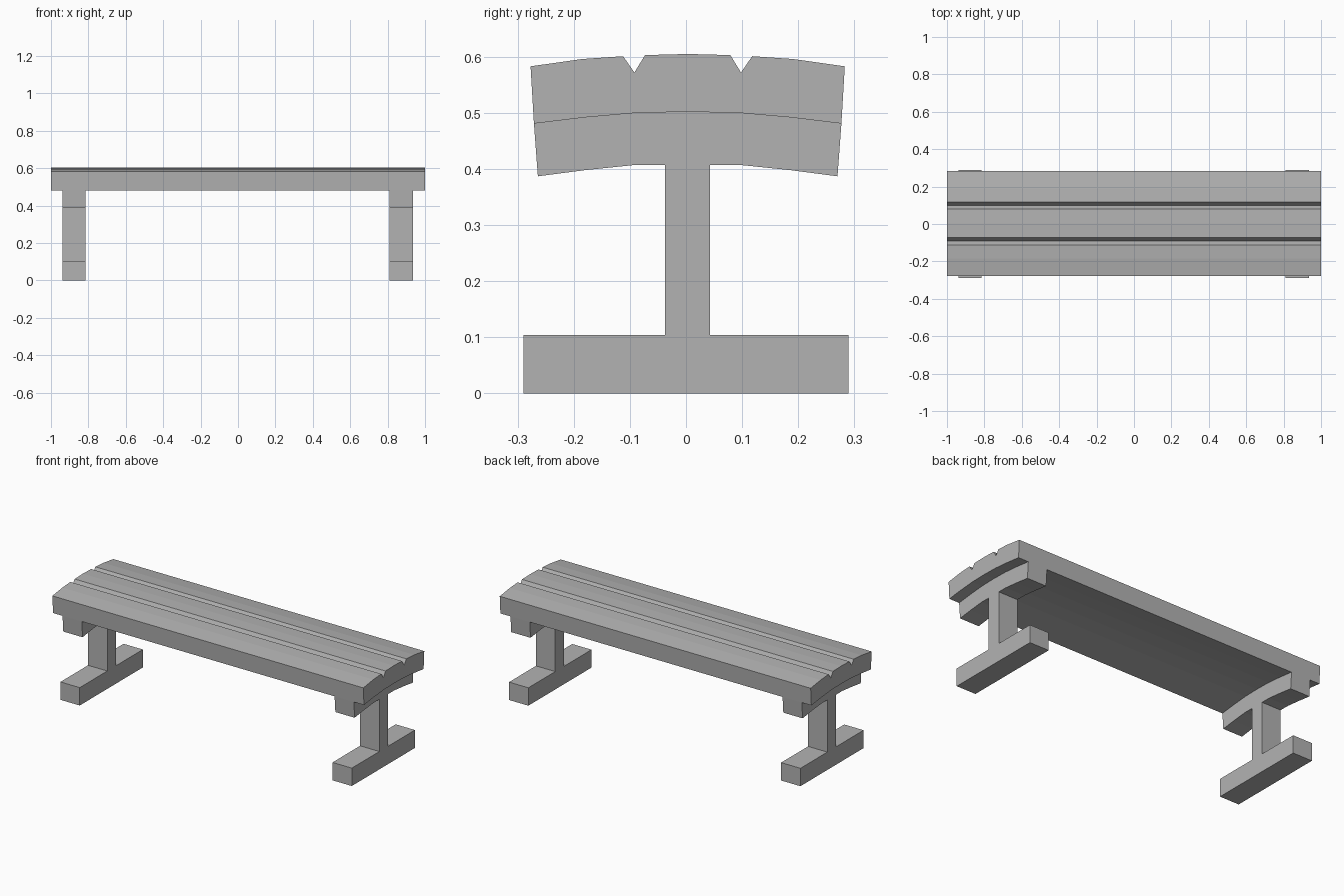
import bpy
import bmesh

cube = bpy.data.objects.get("Cube")
if cube:
    bpy.data.objects.remove(cube, do_unlink=True)

# Single stone grey
GREY = (0.45, 0.45, 0.45, 1.0)
stone = bpy.data.materials.new("stone_grey")
stone.use_nodes = True
stone.diffuse_color = GREY
stone.node_tree.nodes["Principled BSDF"].inputs["Base Color"].default_value = GREY

CENTRE_Y = 0.003


def mirrored(half):
    """Full curve from -y to +y, given its +y half from the rim to the middle."""
    left = [(CENTRE_Y - y, z) for y, z in half]
    right = [(CENTRE_Y + y, z) for y, z in reversed(half) if y > 0]
    return left + right


def extrude_along_x(name, profile, x0, x1):
    """Solid with a (y, z) profile running from x0 to x1."""
    bm = bmesh.new()
    face = bm.faces.new([bm.verts.new((x0, y, z)) for y, z in profile])
    result = bmesh.ops.extrude_face_region(bm, geom=[face], use_keep_orig=True)
    moved = [v for v in result["geom"] if isinstance(v, bmesh.types.BMVert)]
    bmesh.ops.translate(bm, verts=moved, vec=(x1 - x0, 0, 0))
    bmesh.ops.recalc_face_normals(bm, faces=bm.faces)
    mesh = bpy.data.meshes.new(name)
    bm.to_mesh(mesh)
    bm.free()
    mesh.materials.append(stone)
    obj = bpy.data.objects.new(name, mesh)
    bpy.context.collection.objects.link(obj)
    return obj


# Arched seat with two V grooves
seat_top = mirrored([(0.28, 0.583), (0.188, 0.596), (0.115, 0.601),
                     (0.095, 0.572), (0.076, 0.603), (0, 0.605)])
seat_under = mirrored([(0.274, 0.481), (0.183, 0.492), (0.092, 0.5), (0, 0.502)])
extrude_along_x("seat", seat_top + seat_under[::-1], -1.0, 1.0)

# Legs: curved bearer, post and foot in one I-shaped profile
bearer_under = [(0.267, 0.387), (0.183, 0.398), (0.096, 0.407), (0.04, 0.407)]
foot = [(0.04, 0.104), (0.29, 0.104), (0.29, 0)]
lower = mirrored(bearer_under + foot)
# The foot is centred on the origin rather than on the seat
lower = [(y - CENTRE_Y if z < 0.2 and abs(y) > 0.1 else y, z) for y, z in lower]
leg_profile = lower + seat_under[::-1]
extrude_along_x("right_leg", leg_profile, -0.939, -0.815)
extrude_along_x("left_leg", leg_profile, 0.811, 0.935)
